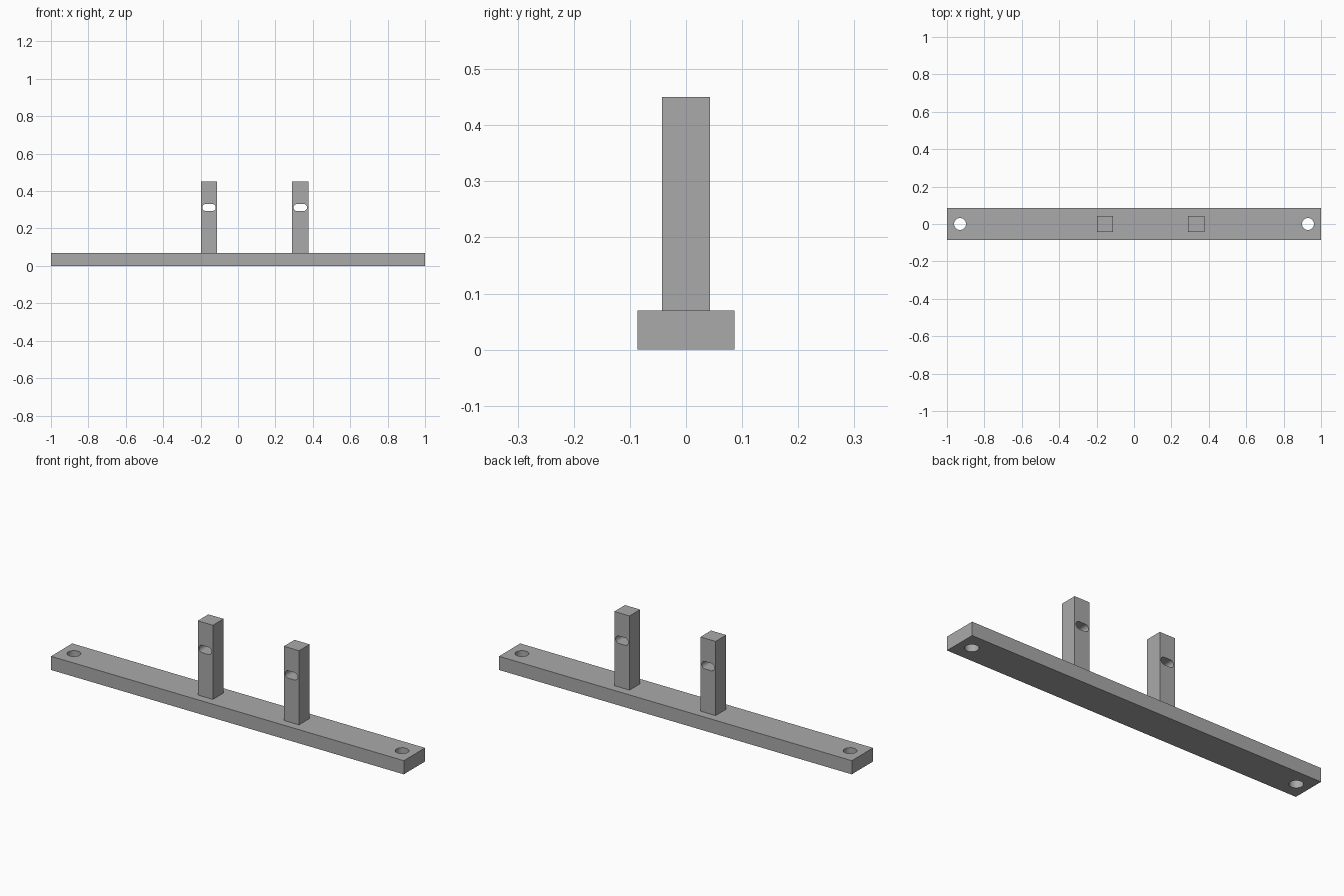
import bpy
import bmesh
from math import cos, sin, pi, radians
from mathutils import Matrix

cube = bpy.data.objects.get("Cube")
if cube:
    bpy.data.objects.remove(cube, do_unlink=True)

BASE_H, BASE_D = 0.07, 0.172
POST_W, POST_TOP = 0.086, 0.45
POST_X = (-0.155, 0.333)
HOLE_X, HOLE_R = 0.93, 0.032
SLOT_Z, SLOT_R, SLOT_HALF = 0.312, 0.019, 0.017

grey = bpy.data.materials.new("plain_grey")
grey.use_nodes = True
colour = (0.4, 0.4, 0.4, 1)
grey.diffuse_color = colour
grey.node_tree.nodes["Principled BSDF"].inputs["Base Color"].default_value = colour


def add_object(name, bm):
    mesh = bpy.data.meshes.new(name)
    bmesh.ops.recalc_face_normals(bm, faces=bm.faces)
    bm.to_mesh(mesh)
    bm.free()
    mesh.materials.append(grey)
    obj = bpy.data.objects.new(name, mesh)
    bpy.context.collection.objects.link(obj)
    return obj


def box(name, centre, size):
    bm = bmesh.new()
    matrix = Matrix.Translation(centre) @ Matrix.Diagonal((*size, 1))
    bmesh.ops.create_cube(bm, size=1, matrix=matrix)
    return add_object(name, bm)


def rounded_cutter(centre, radius, half, axis, steps=16):
    """Prism with two half-round ends; a plain cylinder when half is 0."""
    bm = bmesh.new()
    verts = []
    for side in (1, -1):
        for i in range(steps + (1 if half else 0)):
            a = side * pi / 2 - pi / 2 * 2 * (side > 0) + pi * i / steps
            if side < 0:
                a = pi / 2 + pi * i / steps
            u, v = side * half + radius * cos(a), radius * sin(a)
            offset = (u, v, -0.2) if axis == "z" else (u, -0.2, v)
            verts.append(bm.verts.new([c + o for c, o in zip(centre, offset)]))
    face = bm.faces.new(verts)
    out = bmesh.ops.extrude_face_region(bm, geom=[face])["geom"]
    moved = [g for g in out if isinstance(g, bmesh.types.BMVert)]
    bmesh.ops.translate(bm, verts=moved, vec=(0, 0, 0.4) if axis == "z" else (0, 0.4, 0))
    cutter = add_object("hole_cutter", bm)
    cutter.hide_render = True
    return cutter


def cut(obj, cutters):
    for cutter in cutters:
        mod = obj.modifiers.new("hole", "BOOLEAN")
        mod.operation = "DIFFERENCE"
        mod.solver = "EXACT"
        mod.object = cutter
    # Bake the holes, then discard the cutters
    graph = bpy.context.evaluated_depsgraph_get()
    baked = bpy.data.meshes.new_from_object(obj.evaluated_get(graph))
    obj.modifiers.clear()
    obj.data = baked
    for cutter in cutters:
        bpy.data.objects.remove(cutter, do_unlink=True)
    bpy.ops.object.select_all(action="DESELECT")
    obj.select_set(True)
    bpy.context.view_layer.objects.active = obj
    bpy.ops.object.shade_smooth_by_angle(angle=radians(30))


# Long base bar with a screw hole at each end
base = box("base_bar", (0, 0, BASE_H / 2), (2, BASE_D, BASE_H))
cut(base, [rounded_cutter((s * HOLE_X, 0, 0), HOLE_R, 0, "z") for s in (-1, 1)])

# Two square posts, each with a slot from front to back
for name, x in zip(("right_post", "left_post"), POST_X):
    post = box(name, (x, 0, (BASE_H + POST_TOP) / 2), (POST_W, POST_W, POST_TOP - BASE_H))
    cut(post, [rounded_cutter((x, 0, SLOT_Z), SLOT_R, SLOT_HALF, "y")])
